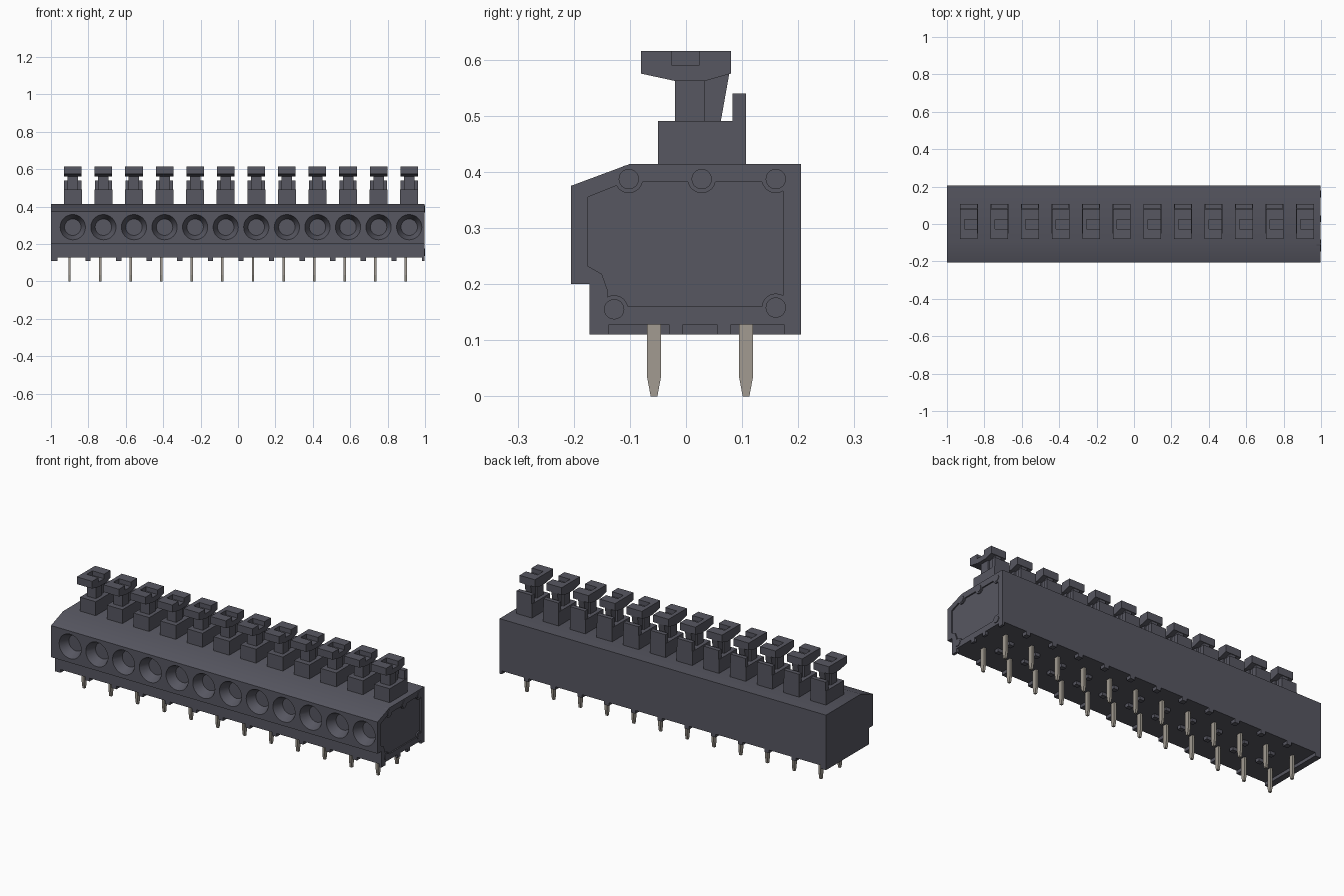
import bpy, bmesh, math
from mathutils import Matrix

cube = bpy.data.objects.get("Cube")
if cube:
    bpy.data.objects.remove(cube, do_unlink=True)


def material(name, rgb):
    m = bpy.data.materials.new(name)
    m.diffuse_color = (*rgb, 1)
    m.use_nodes = True
    m.node_tree.nodes["Principled BSDF"].inputs["Base Color"].default_value = (*rgb, 1)
    return m


GREY = material("dark grey plastic", (0.095, 0.095, 0.12))
METAL = material("tinned metal", (0.36, 0.33, 0.285))
PITCH, COUNT, LEFT_EDGE, RIGHT_EDGE = 0.1635, 12, -0.965, 0.997
CENTRES = [LEFT_EDGE + PITCH * (i + 0.5) for i in range(COUNT)]


def finish(name, bm, mat):
    bmesh.ops.recalc_face_normals(bm, faces=bm.faces)
    me = bpy.data.meshes.new(name)
    bm.to_mesh(me)
    bm.free()
    me.materials.append(mat)
    ob = bpy.data.objects.new(name, me)
    bpy.context.collection.objects.link(ob)
    return ob


def prism(bm, profile, x0, x1):
    """Extrude a (y, z) outline along x."""
    a = [bm.verts.new((x0, y, z)) for y, z in profile]
    b = [bm.verts.new((x1, y, z)) for y, z in profile]
    n = len(profile)
    bm.faces.new(a)
    bm.faces.new(b[::-1])
    for i in range(n):
        bm.faces.new((a[i], b[i], b[(i + 1) % n], a[(i + 1) % n]))


def box(bm, x0, x1, y0, y1, z0, z1):
    prism(bm, [(y0, z0), (y1, z0), (y1, z1), (y0, z1)], x0, x1)


def cone(bm, centre, r1, r2, depth, axis):
    """Cone or cylinder centred on a point, along x or y."""
    rot = Matrix.Rotation(math.pi / 2, 4, 'Y' if axis == 'x' else 'X')
    bmesh.ops.create_cone(bm, cap_ends=True, segments=32, radius1=r1, radius2=r2,
                          depth=depth, matrix=Matrix.Translation(centre) @ rot)


def cut(ob, cutter):
    mod = ob.modifiers.new("cut", 'BOOLEAN')
    mod.operation = 'DIFFERENCE'
    mod.solver = 'EXACT'
    mod.object = cutter
    cutter.hide_render = True
    bpy.context.view_layer.objects.active = ob
    bpy.ops.object.modifier_apply(modifier=mod.name)
    bpy.data.objects.remove(cutter, do_unlink=True)


def smooth(ob):
    bpy.ops.object.select_all(action='DESELECT')
    ob.select_set(True)
    bpy.context.view_layer.objects.active = ob
    bpy.ops.object.shade_smooth_by_angle(angle=math.radians(30))


# Housing, with a sloped front shoulder and an undercut lower front
bm = bmesh.new()
prism(bm, [(-0.205, 0.2), (-0.205, 0.375), (-0.1, 0.414), (0.205, 0.414),
           (0.205, 0.128), (-0.172, 0.128), (-0.172, 0.2)], -1, RIGHT_EDGE)
housing = finish("housing", bm, GREY)

# Tapered wire entries along the front
bm = bmesh.new()
for x in CENTRES:
    cone(bm, (x, -0.18, 0.29), 0.044, 0.068, 0.052, 'y')
for v in bm.verts:  # wide end outward, narrow end inside
    x = min(CENTRES, key=lambda c: abs(c - v.co.x))
    r = 0.068 if v.co.y < -0.18 else 0.044
    d = math.hypot(v.co.x - x, v.co.z - 0.29)
    v.co.x = x + (v.co.x - x) * r / d
    v.co.z = 0.29 + (v.co.z - 0.29) * r / d
cut(housing, finish("entry_cutter", bm, GREY))

# Shallow recess in the left end
bm = bmesh.new()
prism(bm, [(-0.175, 0.355), (-0.107, 0.382), (0.173, 0.382), (0.173, 0.16),
           (-0.14, 0.16), (-0.14, 0.19), (-0.15, 0.218), (-0.175, 0.232)],
      RIGHT_EDGE - 0.007, 1.05)
cut(housing, finish("recess_cutter", bm, GREY))
smooth(housing)

# Bosses and locating pegs on the left end
bm = bmesh.new()
for y, z in [(-0.102, 0.387), (0.028, 0.387), (0.16, 0.387), (-0.128, 0.155), (0.16, 0.158)]:
    cone(bm, (0.986, y, z), 0.025, 0.025, 0.0216, 'x')
    cone(bm, (0.99, y, z), 0.018, 0.018, 0.02, 'x')
smooth(finish("end_pegs", bm, GREY))

# Feet under each pole boundary and a full rail under the closed end
bm = bmesh.new()
box(bm, -1, LEFT_EDGE, -0.172, 0.205, 0.11, 0.128)
for i in range(1, COUNT + 1):
    x = LEFT_EDGE + PITCH * i
    for y0, y1 in [(-0.172, -0.137), (-0.03, -0.005), (0.055, 0.08), (0.175, 0.205)]:
        box(bm, x - 0.014, min(x + 0.014, RIGHT_EDGE), y0, y1, 0.11, 0.128)
finish("feet", bm, GREY)

# Push buttons: collar, rear stop, stem and slotted cap
collar, cap = bmesh.new(), bmesh.new()
for x in CENTRES:
    box(collar, x - 0.048, x + 0.048, -0.05, 0.107, 0.41, 0.491)
    box(collar, x - 0.046, x + 0.046, 0.083, 0.107, 0.491, 0.54)
    box(cap, x - 0.028, x + 0.028, -0.02, 0.034, 0.49, 0.58)
    prism(cap, [(0.034, 0.49), (0.062, 0.49), (0.078, 0.58), (0.034, 0.58)],
          x - 0.018, x + 0.018)
    # underside slopes up toward the front lip
    prism(cap, [(-0.08, 0.575), (-0.02, 0.562), (0.034, 0.562), (0.08, 0.575),
                (0.08, 0.59), (-0.08, 0.59)], x - 0.047, x + 0.047)
    # raised C around the slot, open to the left
    box(cap, x - 0.047, x - 0.024, -0.08, 0.08, 0.59, 0.615)
    box(cap, x - 0.024, x + 0.047, -0.08, -0.026, 0.59, 0.615)
    box(cap, x - 0.024, x + 0.047, 0.024, 0.08, 0.59, 0.615)
finish("button_collars", collar, GREY)
finish("push_buttons", cap, GREY)

# Two rows of tapered solder pins
bm = bmesh.new()
for x in CENTRES:
    for y in (-0.057, 0.107):
        prism(bm, [(y - 0.0125, 0.135), (y - 0.0125, 0.035), (y - 0.006, 0),
                   (y + 0.006, 0), (y + 0.0125, 0.035), (y + 0.0125, 0.135)],
              x - 0.024, x - 0.011)
finish("solder_pins", bm, METAL)
